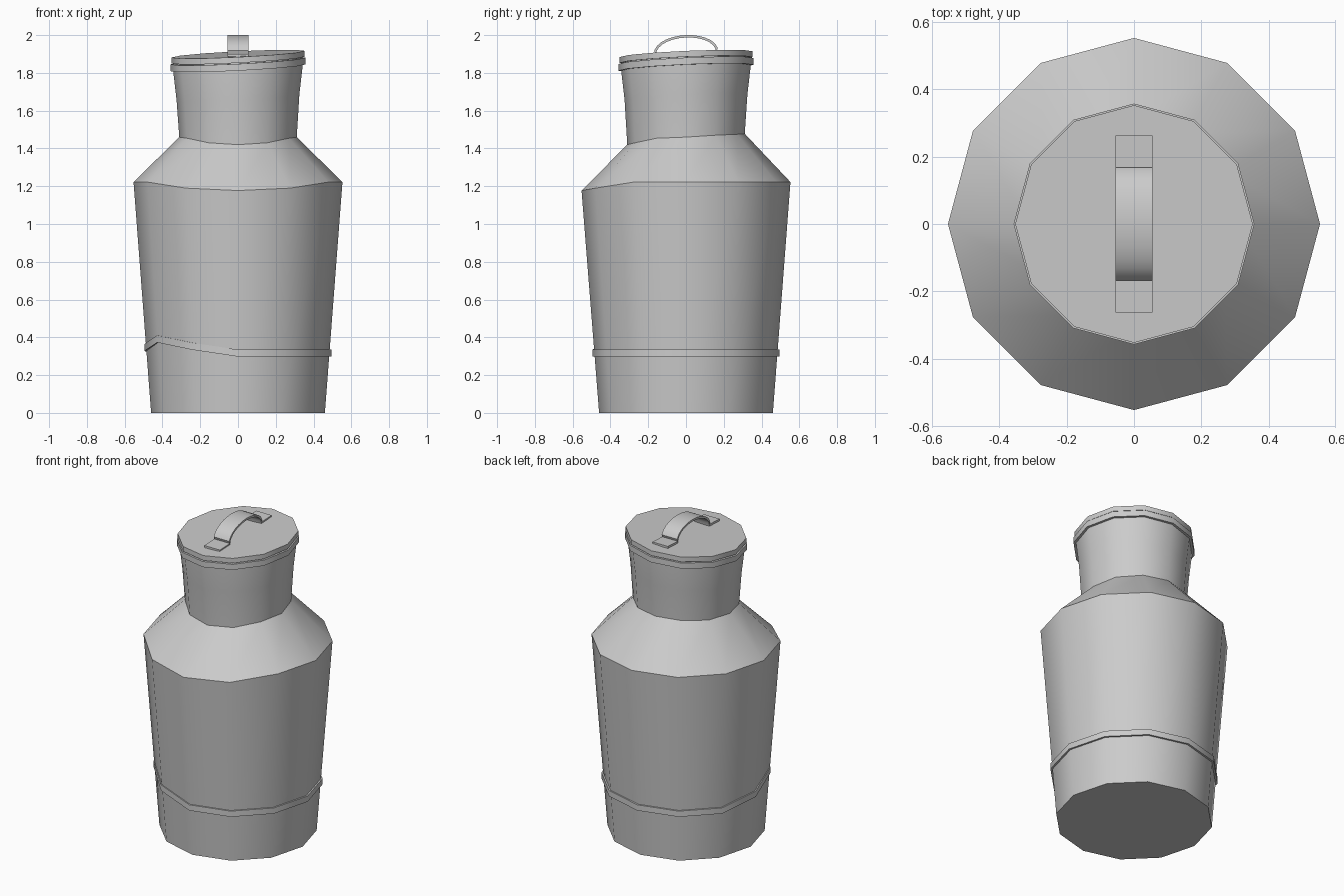
import bpy, bmesh
from math import sin, cos, pi, radians

if "Cube" in bpy.data.objects:
    bpy.data.objects.remove(bpy.data.objects["Cube"])

N = 12

def finish(name, bm, angle=35):
    bmesh.ops.recalc_face_normals(bm, faces=bm.faces)
    me = bpy.data.meshes.new(name)
    bm.to_mesh(me)
    bm.free()
    ob = bpy.data.objects.new(name, me)
    bpy.context.collection.objects.link(ob)
    bpy.ops.object.select_all(action='DESELECT')
    ob.select_set(True)
    bpy.context.view_layer.objects.active = ob
    bpy.ops.object.shade_smooth_by_angle(angle=radians(angle))
    return ob

def lathe(name, profile, closed=False):
    """Loft 12-sided rings. profile: (radius, height, offset(index, x, y))."""
    bm = bmesh.new()
    rings = []
    for r, z, off in profile:
        ring = []
        for i in range(N):
            x, y = r * cos(2 * pi * i / N), r * sin(2 * pi * i / N)
            ring.append(bm.verts.new((x, y, z + off(i, x, y))))
        rings.append(ring)
    pairs = list(zip(rings, rings[1:]))
    if closed:
        pairs.append((rings[-1], rings[0]))
    else:
        bm.faces.new(rings[0])
        bm.faces.new(rings[-1])
    for a, b in pairs:
        for i in range(N):
            j = (i + 1) % N
            bm.faces.new((a[i], a[j], b[j], b[i]))
    return finish(name, bm)

# Hand-made unevenness of the rings
flat = lambda i, x, y: 0
tilt = lambda i, x, y: 0.05 * x + 0.044 * y
shoulder = lambda i, x, y: {8: -0.032, 9: -0.045, 10: -0.032}.get(i, 0)
collar = lambda i, x, y: {1: .01, 2: .015, 3: .018, 4: .015, 5: .005, 7: -.006,
                          8: -.03, 9: -.04, 10: -.03, 11: -.006}.get(i, 0)
kink = lambda i, x, y: {6: 0.03, 7: 0.075, 8: 0.037}.get(i, 0)

# Can body with shoulder and flared neck
lathe("can_body", [(0.46, 0, flat), (0.553, 1.222, shoulder), (0.311, 1.46, collar),
                   (0.325, 1.67, tilt), (0.343, 1.826, tilt), (0.343, 1.872, tilt)])

# Bands round the base and the mouth
lathe("base_band", [(0.47, 0.298, kink), (0.495, 0.298, kink),
                    (0.495, 0.335, kink), (0.47, 0.335, kink)], closed=True)
lathe("mouth_band", [(0.33, 1.827, tilt), (0.358, 1.827, tilt),
                     (0.358, 1.863, tilt), (0.33, 1.863, tilt)], closed=True)

# Tilted lid
lathe("lid", [(0.353, 1.868, tilt), (0.353, 1.899, tilt)])

# Strap handle: two flat feet joined by an arch
W, T = 0.055, 0.013
path = [(-0.263, 1.898)]
STEPS = 14
for k in range(STEPS + 1):
    a = pi - pi * k / STEPS
    path.append((0.16 * cos(a), 1.898 + 0.089 * sin(a) ** 0.9 if 0 < k < STEPS else 1.898))
path.append((0.263, 1.898))
bm = bmesh.new()
sections = []
for k, (y, z) in enumerate(path):
    y0, z0 = path[max(k - 1, 0)]
    y1, z1 = path[min(k + 1, len(path) - 1)]
    d = ((y1 - y0) ** 2 + (z1 - z0) ** 2) ** 0.5
    ny, nz = -(z1 - z0) / d * T, (y1 - y0) / d * T
    t = 0.044 * y
    sections.append([bm.verts.new(p) for p in (
        (-W, y, z + t), (W, y, z + t),
        (W, y + ny, z + nz + t), (-W, y + ny, z + nz + t))])
for a, b in zip(sections, sections[1:]):
    for i in range(4):
        j = (i + 1) % 4
        bm.faces.new((a[i], a[j], b[j], b[i]))
bm.faces.new(sections[0])
bm.faces.new(sections[-1])
finish("lid_handle", bm)
